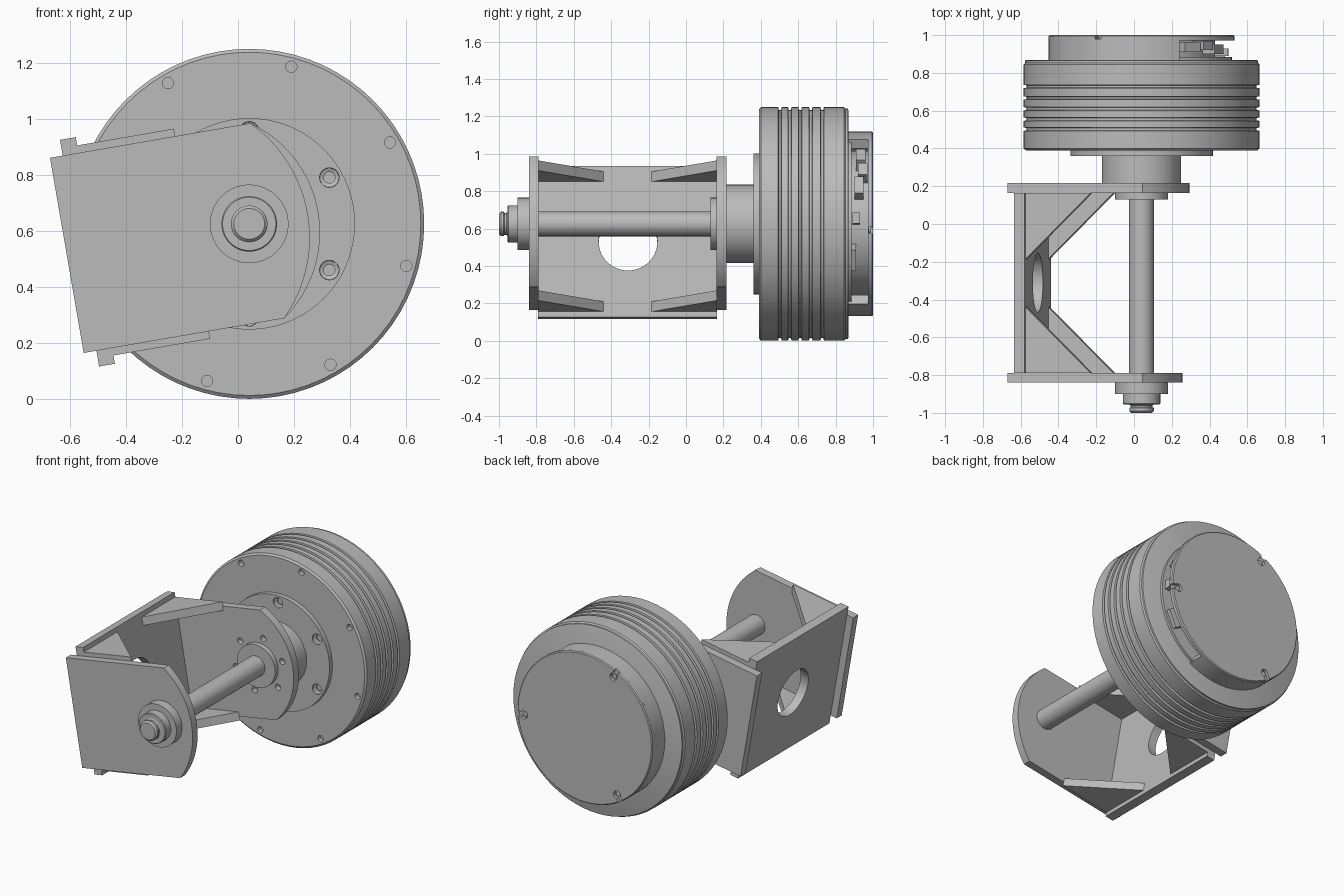
import bpy
import bmesh
from math import sin, cos, radians, pi, sqrt, atan2
from mathutils import Vector

if "Cube" in bpy.data.objects:
    bpy.data.objects.remove(bpy.data.objects["Cube"], do_unlink=True)

CX, CZ = 0.04, 0.625          # axle position
TILT = radians(9.8)           # bracket tilt about the axle

steel = bpy.data.materials.new("steel_grey")
steel.use_nodes = True
GREY = (0.5, 0.5, 0.5, 1)
steel.diffuse_color = GREY
steel.node_tree.nodes["Principled BSDF"].inputs["Base Color"].default_value = GREY


def finish(name, bm):
    bmesh.ops.recalc_face_normals(bm, faces=bm.faces)
    mesh = bpy.data.meshes.new(name)
    bm.to_mesh(mesh)
    bm.free()
    mesh.materials.append(steel)
    obj = bpy.data.objects.new(name, mesh)
    bpy.context.collection.objects.link(obj)
    return obj


def smooth(obj):
    bpy.ops.object.select_all(action='DESELECT')
    obj.select_set(True)
    bpy.context.view_layer.objects.active = obj
    bpy.ops.object.shade_smooth_by_angle(angle=radians(30))


def add_rings(bm, profile, cx=CX, cz=CZ, sides=72):
    """Closed solid turned about a line parallel to y; profile is (radius, y)."""
    rings = [[bm.verts.new((cx + r * cos(2 * pi * i / sides), y,
                            cz + r * sin(2 * pi * i / sides)))
              for i in range(sides)] for r, y in profile]
    for a, b in zip(rings, rings[1:]):
        for i in range(sides):
            j = (i + 1) % sides
            bm.faces.new((a[i], a[j], b[j], b[i]))
    bm.faces.new(rings[0])
    bm.faces.new(rings[-1])


def lathe(name, profile):
    bm = bmesh.new()
    add_rings(bm, profile)
    obj = finish(name, bm)
    smooth(obj)
    return obj


def prism(name, points, lo, hi, place):
    bm = bmesh.new()
    low = [bm.verts.new(place(a, b, lo)) for a, b in points]
    top = [bm.verts.new(place(a, b, hi)) for a, b in points]
    bm.faces.new(low)
    bm.faces.new(top)
    for i in range(len(points)):
        j = (i + 1) % len(points)
        bm.faces.new((low[i], low[j], top[j], top[i]))
    return finish(name, bm)


def tilted(u, v, y):
    return Vector((CX + u * cos(TILT) - v * sin(TILT), y,
                   CZ + u * sin(TILT) + v * cos(TILT)))


def straight(a, b, y):
    return Vector((CX + a, y, CZ + b))


def rect(a0, a1, b0, b1):
    return [(a0, b0), (a1, b0), (a1, b1), (a0, b1)]


def cut(obj, cutter):
    mod = obj.modifiers.new("cut", 'BOOLEAN')
    mod.object = cutter
    mod.operation = 'DIFFERENCE'
    mod.solver = 'EXACT'
    bpy.ops.object.select_all(action='DESELECT')
    obj.select_set(True)
    bpy.context.view_layer.objects.active = obj
    bpy.ops.object.modifier_apply(modifier=mod.name)
    bpy.data.objects.remove(cutter, do_unlink=True)
    smooth(obj)


def hole_ring(obj, count, ring, start, profile):
    """Cut evenly spaced round holes around the axle."""
    bm = bmesh.new()
    for k in range(count):
        t = radians(start) + 2 * pi * k / count
        add_rings(bm, profile, CX + ring * cos(t), CZ + ring * sin(t), 20)
    cut(obj, finish("hole_cutter", bm))


# Drum with five grooves and chamfered rims
R = 0.624
profile = [(R - 0.012, 0.39), (R, 0.40)]
for y in (0.502, 0.555, 0.61, 0.667, 0.728):
    profile += [(R, y - 0.009), (R - 0.015, y - 0.006),
                (R - 0.015, y + 0.006), (R, y + 0.009)]
profile += [(R, 0.845), (R - 0.008, 0.853), (R - 0.008, 0.865), (R - 0.015, 0.868)]
drum = lathe("drum", profile)
hole_ring(drum, 8, 0.58, 30, [(0.02, 0.35), (0.02, 0.42)])

# Mounting disc with countersunk holes, and hub
disc = lathe("mounting_disc", [(0.377, 0.36), (0.377, 0.395)])
hole_ring(disc, 6, 0.33, 30, [(0.036, 0.35), (0.034, 0.372), (0.02, 0.378), (0.02, 0.388)])
lathe("hub", [(0.21, 0.215), (0.21, 0.365)])

# Axle, stepped collars and inner flange
lathe("axle", [(0.055, -1.0), (0.065, -0.99), (0.065, -0.975), (0.058, -0.97),
               (0.058, -0.96), (0.066, -0.955), (0.066, 0.2)])
lathe("outer_collar", [(0.095, -0.955), (0.099, -0.95), (0.099, -0.9),
                       (0.14, -0.9), (0.14, -0.835)])
lathe("inner_flange", [(0.14, 0.13), (0.14, 0.17)])


# Bracket cheek plates with a bowed free edge
def cheek(name, nose, lo, hi):
    half, edge, back = 0.353, 0.066, -0.66
    rise = nose - edge
    rad = (half * half + rise * rise) / (2 * rise)
    mid = nose - rad
    span = atan2(half, edge - mid)
    arc = [(mid + rad * cos(t), rad * sin(t))
           for t in (span * (k / 12 - 1) for k in range(25))]
    obj = prism(name, [(back, -half)] + arc + [(back, half)], lo, hi, tilted)
    smooth(obj)
    return obj


cheek("front_cheek", 0.212, -0.84, -0.788)
rear = cheek("rear_cheek", 0.25, 0.163, 0.217)
hole_ring(rear, 6, 0.18, 20, [(0.02, 0.14), (0.02, 0.2)])

# Bracket back plate with a round window
Y0, Y1, YM = -0.79, 0.165, -0.31
plate = prism("back_plate", rect(-0.614, -0.557, -0.41, 0.41), Y0, Y1, tilted)
window = [(YM + 0.157 * cos(2 * pi * k / 40), 0.157 * sin(2 * pi * k / 40))
          for k in range(40)]
cut(plate, prism("window_cutter", window, -0.7, -0.5, lambda y, v, u: tilted(u, v, y)))

# Four triangular corner gussets
LEG = 0.35
for side, v0 in (("upper", 0.325), ("lower", -0.38)):
    for end, y, s in (("front", Y0, 1), ("rear", Y1, -1)):
        prism(side + "_" + end + "_gusset",
              [(-0.557, y), (-0.557 + LEG, y), (-0.557, y + s * LEG)],
              v0, v0 + 0.055, lambda u, yy, v: tilted(u, v, yy))

# Rear cover: base, open wall, core and end disc with screw notches
CR = 0.493
lathe("cover_base", [(CR - 0.015, 0.862), (CR - 0.015, 0.885)])
lathe("cover_core", [(0.39, 0.88), (0.39, 0.975)])
angles = [radians(66 + 234 * k / 48) for k in range(49)]
wall = [(CR * cos(t), CR * sin(t)) for t in angles]
wall += [(0.44 * cos(t), 0.44 * sin(t)) for t in reversed(angles)]
smooth(prism("cover_wall", wall, 0.864, 0.98, straight))
end = lathe("cover_end", [(CR, 0.972), (CR, 0.994), (CR - 0.006, 1.0)])
bm = bmesh.new()
for deg in (-4, 118, 238):
    t = radians(deg)
    add_rings(bm, [(0.026, 0.978), (0.026, 1.05)],
              CX + 0.445 * cos(t), CZ + 0.445 * sin(t), 20)
cut(end, finish("notch_cutter", bm))
for k, deg in enumerate((-4, 118, 238)):
    t = radians(deg)
    # Slot from each screw recess out to the rim
    slot = [(r * cos(t) - w * sin(t), r * sin(t) + w * cos(t))
            for r, w in rect(0.45, 0.53, -0.018, 0.018)]
    cut(end, prism("slot_cutter", slot, 0.978, 1.05, straight))
    bm = bmesh.new()
    add_rings(bm, [(0.016, 0.975), (0.016, 0.988)],
              CX + 0.445 * cos(t), CZ + 0.445 * sin(t), 16)
    smooth(finish("cover_screw_%d" % (k + 1), bm))

# Connector blocks in the open side of the cover
for k, (deg, w, lo, hi) in enumerate(((54, 0.05, 0.91, 0.96), (40, 0.04, 0.92, 0.97),
                                      (27, 0.05, 0.9, 0.95), (4, 0.03, 0.89, 0.93),
                                      (-25, 0.06, 0.885, 0.91))):
    t = radians(deg)
    block = [(r * cos(t) - q * sin(t), r * sin(t) + q * cos(t))
             for r, q in rect(0.37, 0.46, -w, w)]
    prism("connector_%d" % (k + 1), block, lo, hi, straight)
